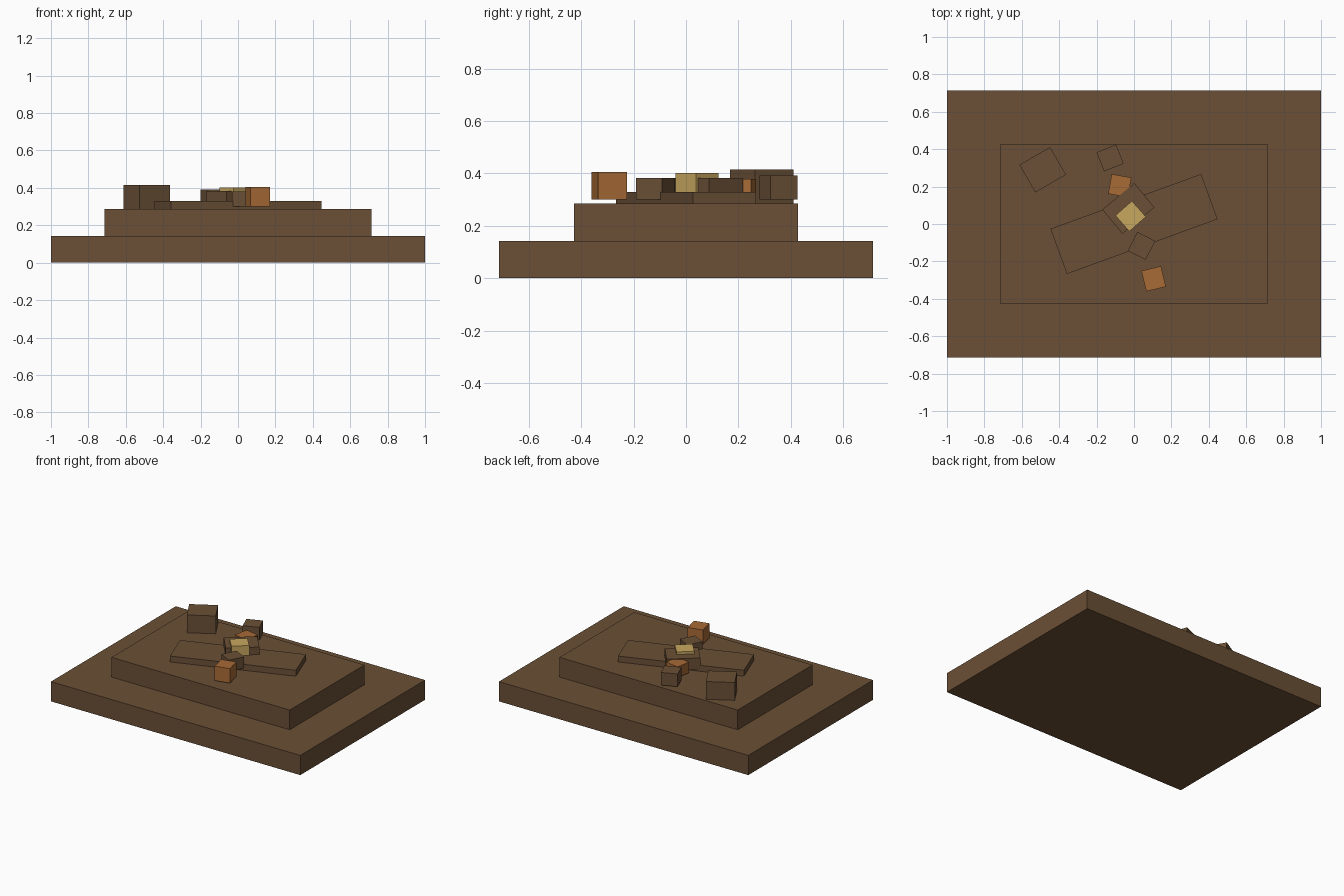
import bpy
from math import radians

cube = bpy.data.objects.get("Cube")
if cube:
    bpy.data.objects.remove(cube, do_unlink=True)


def make_material(name, rgb):
    mat = bpy.data.materials.new(name)
    mat.use_nodes = True
    mat.diffuse_color = (*rgb, 1)
    mat.node_tree.nodes["Principled BSDF"].inputs["Base Color"].default_value = (*rgb, 1)
    return mat


brown = make_material("earth brown", (0.145, 0.08, 0.037))
orange = make_material("rust orange", (0.39, 0.145, 0.037))
yellow = make_material("pale gold", (0.58, 0.39, 0.115))


def box(name, mat, center, size, bottom, top, turn=0):
    """Box between two heights, turned about the vertical by degrees."""
    bpy.ops.mesh.primitive_cube_add(size=1, location=(*center, (bottom + top) / 2))
    obj = bpy.context.object
    obj.name = name
    obj.scale = (*size, top - bottom)
    obj.rotation_euler.z = radians(turn)
    obj.data.materials.append(mat)
    return obj


# Stepped mound
box("lower_tier", brown, (0, 0), (2, 1.43), 0, 0.143)
box("upper_tier", brown, (0, 0), (1.43, 0.857), 0.143, 0.286)
box("slab", brown, (0, 0), (0.857, 0.257), 0.286, 0.329, 20)

# Rubble on the upper tier
box("large_block", brown, (-0.488, 0.29), (0.19, 0.17), 0.286, 0.415, 30)
box("middle_block", brown, (-0.03, 0.083), (0.222, 0.168), 0.3, 0.383, 39.5)
box("back_block", brown, (-0.128, 0.353), (0.113, 0.11), 0.3, 0.392, 22)
box("front_block", brown, (0.04, -0.117), (0.107, 0.113), 0.3, 0.382, -27)

# Coloured blocks
box("back_orange_block", orange, (-0.076, 0.205), (0.107, 0.107), 0.3, 0.378, -10)
box("front_orange_block", orange, (0.105, -0.293), (0.108, 0.113), 0.3, 0.405, 13.5)
box("gold_block", yellow, (-0.018, 0.042), (0.118, 0.113), 0.3, 0.402, 41.5)
